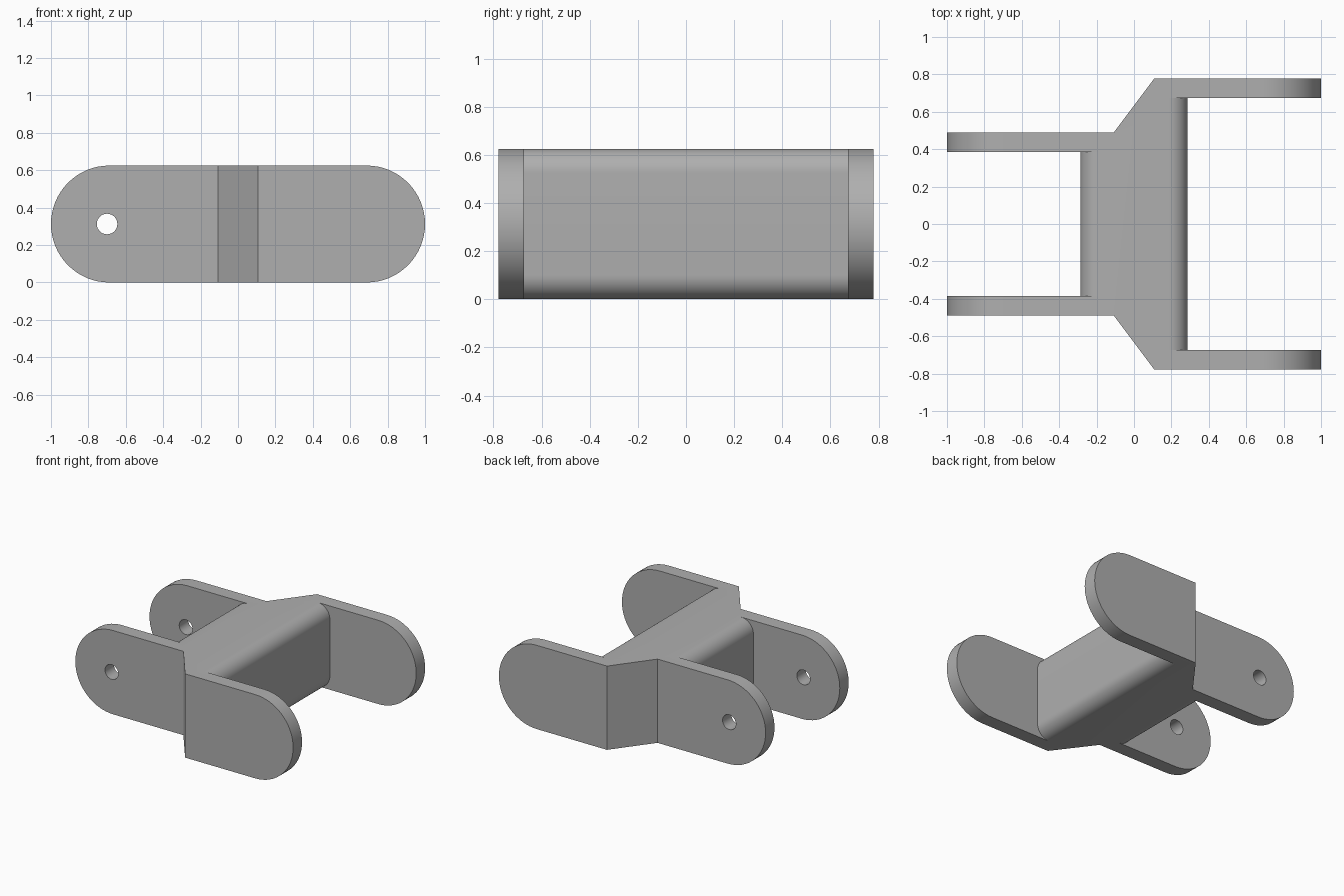
import bpy, bmesh
from math import pi, sin, cos

if "Cube" in bpy.data.objects:
    bpy.data.objects.remove(bpy.data.objects["Cube"], do_unlink=True)

H = 0.625               # overall height
R = H / 2               # arm end radius
NARROW, WIDE = 0.49, 0.778   # outer half widths of the two forks
PLATE = 0.105           # arm thickness
CORE, FILLET = 0.287, 0.1    # core half length and edge rounding
BEND = 0.108            # where the sides start and stop splaying

grey = bpy.data.materials.new("grey")
grey.use_nodes = True
grey.diffuse_color = (0.43, 0.43, 0.43, 1)
grey.node_tree.nodes["Principled BSDF"].inputs["Base Color"].default_value = (0.43, 0.43, 0.43, 1)


def arc(cx, cz, r, start, end, steps):
    angles = [start + (end - start) * i / steps for i in range(steps + 1)]
    return [(cx + r * cos(a), cz + r * sin(a)) for a in angles]


def prism(name, points, axis, low, high):
    """Extrude a closed outline along y (xz outline) or z (xy outline)."""
    place = (lambda p, t: (p[0], t, p[1])) if axis == "y" else (lambda p, t: (*p, t))
    bm = bmesh.new()
    face = bm.faces.new([bm.verts.new(place(p, low)) for p in points])
    top = bmesh.ops.extrude_face_region(bm, geom=[face])["geom"]
    shift = place((0, 0), high - low)
    bmesh.ops.translate(bm, vec=shift, verts=[v for v in top if isinstance(v, bmesh.types.BMVert)])
    bmesh.ops.recalc_face_normals(bm, faces=bm.faces)
    mesh = bpy.data.meshes.new(name)
    bm.to_mesh(mesh)
    bm.free()
    mesh.materials.append(grey)
    obj = bpy.data.objects.new(name, mesh)
    bpy.context.collection.objects.link(obj)
    return obj


def combine(target, tool, operation):
    mod = target.modifiers.new(tool.name, "BOOLEAN")
    mod.operation, mod.solver, mod.object = operation, "EXACT", tool
    bpy.context.view_layer.objects.active = target
    bpy.ops.object.modifier_apply(modifier=mod.name)
    bpy.data.objects.remove(tool, do_unlink=True)


# Side silhouette: a bar with fully rounded ends
silhouette = arc(1 - R, R, R, -pi / 2, pi / 2, 32) + arc(R - 1, R, R, pi / 2, 3 * pi / 2, 32)
bracket = prism("double_fork_bracket", silhouette, "y", -1, 1)

# Plan outline: narrow fork on one end, splaying to a wide fork on the other
half = [(-1.2, NARROW), (-BEND, NARROW), (BEND, WIDE), (1.2, WIDE)]
plan = half + [(x, -y) for x, y in reversed(half)]
combine(bracket, prism("plan_outline", plan, "z", -0.2, H + 0.2), "INTERSECT")

# Fork gaps, leaving a core with rounded edges
edge = CORE - FILLET
for side, outer in ((-1, NARROW), (1, WIDE)):
    gap = [(1.2, -0.2), (edge, -0.2)]
    gap += arc(edge, FILLET, FILLET, -pi / 2, 0, 12)
    gap += arc(edge, H - FILLET, FILLET, 0, pi / 2, 12)
    gap += [(edge, H + 0.2), (1.2, H + 0.2)]
    gap = [(side * x, z) for x, z in gap]
    inner = outer - PLATE
    combine(bracket, prism("fork_gap", gap, "y", -inner, inner), "DIFFERENCE")

# Pin hole through the narrow fork
pin = arc(-0.7, R, 0.055, 0, 2 * pi, 32)[:-1]
combine(bracket, prism("pin_hole", pin, "y", -1, 1), "DIFFERENCE")

# Smooth the round faces, keep the edges crisp
bpy.ops.object.select_all(action="DESELECT")
bracket.select_set(True)
bpy.context.view_layer.objects.active = bracket
bpy.ops.object.shade_smooth_by_angle(angle=pi / 6)
